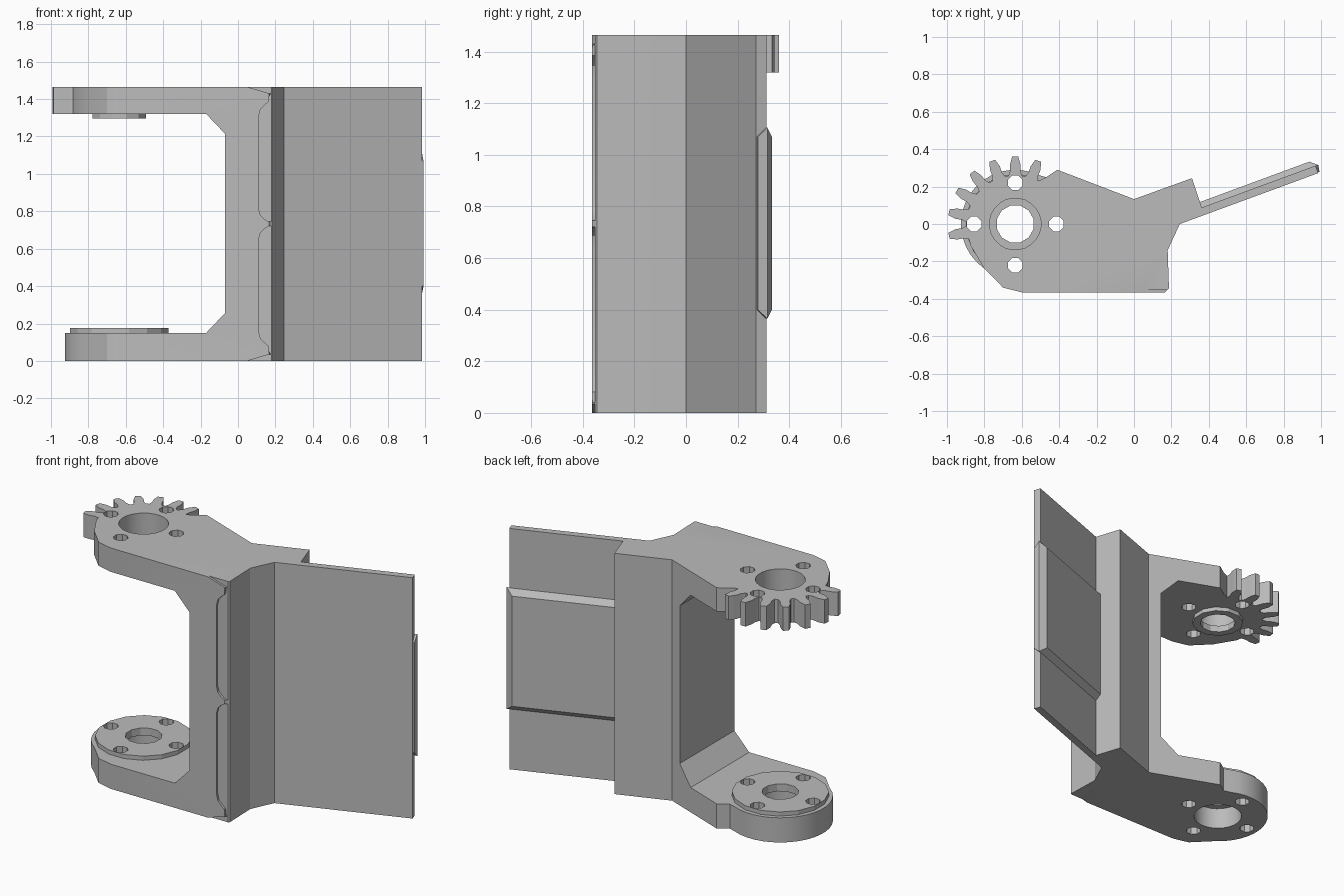
import bpy, bmesh
from math import radians, cos, sin
from mathutils import Vector

if "Cube" in bpy.data.objects:
    bpy.data.objects.remove(bpy.data.objects["Cube"], do_unlink=True)

grey = bpy.data.materials.new("plain grey")
grey.use_nodes = True
colour = (0.5, 0.5, 0.5, 1)
grey.diffuse_color = colour
grey.node_tree.nodes["Principled BSDF"].inputs["Base Color"].default_value = colour

HEIGHT = 1.465
PIVOT = Vector((-0.635, 0))


def finish(name, bm):
    bmesh.ops.recalc_face_normals(bm, faces=bm.faces)
    mesh = bpy.data.meshes.new(name)
    bm.to_mesh(mesh)
    bm.free()
    mesh.materials.append(grey)
    ob = bpy.data.objects.new(name, mesh)
    bpy.context.collection.objects.link(ob)
    return ob


def prism(name, points, low, high, along_y=False):
    """Extrude an outline along z, or an xz outline along y."""
    bm = bmesh.new()
    place = (lambda a, b, c: (a, c, b)) if along_y else (lambda a, b, c: (a, b, c))
    face = bm.faces.new([bm.verts.new(place(p[0], p[1], low)) for p in points])
    extruded = bmesh.ops.extrude_face_region(bm, geom=[face])["geom"]
    moved = [v for v in extruded if isinstance(v, bmesh.types.BMVert)]
    bmesh.ops.translate(bm, verts=moved, vec=place(0, 0, high - low))
    return finish(name, bm)


def polar(radius, degrees, centre=PIVOT):
    a = radians(degrees)
    return centre + radius * Vector((cos(a), sin(a)))


def circle(radius, sides, centre=PIVOT):
    return [polar(radius, 360 * (i + 0.5) / sides, centre) for i in range(sides)]


def combine(target, other, operation):
    mod = target.modifiers.new("combine", "BOOLEAN")
    mod.operation, mod.solver, mod.object = operation, "EXACT", other
    bpy.context.view_layer.update()
    graph = bpy.context.evaluated_depsgraph_get()
    mesh = bpy.data.meshes.new_from_object(target.evaluated_get(graph))
    target.modifiers.clear()
    target.data = mesh
    bpy.data.objects.remove(other, do_unlink=True)


# Outline shared by both arms, including the thin wing plate
shared = [(-0.6, -0.365), (0.165, -0.365), (0.187, -0.345), (0.18, -0.14), (0.245, 0),
          (0.985, 0.272), (0.971, 0.312), (0.362, 0.088), (0.31, 0.245), (0, 0.133),
          (-0.41, 0.29), (-0.47, 0.25)]
nose = [(-0.7, -0.34)]

# Lower arm has a round end, upper arm a toothed one
round_end = [polar(0.29, a) for a in range(65, 236, 10)]
tooth = [(-8, 0.26), (-5.5, 0.285), (-5, 0.32), (-2.6, 0.36),
         (2.6, 0.36), (5, 0.32), (5.5, 0.285), (8, 0.26)]
gear_end = [polar(r, a + da) for a in range(70, 191, 20) for da, r in tooth]
gear_end += [polar(0.265, 206), polar(0.29, 235)]

body = prism("hinge_body", shared + round_end + nose, 0, HEIGHT / 2)
upper = prism("upper", shared + gear_end + nose, HEIGHT / 2, HEIGHT)
combine(body, upper, "UNION")

# Opening between the arms
gap = [(-1.2, 0.15), (-0.17, 0.15), (-0.07, 0.255),
       (-0.07, 1.215), (-0.17, 1.32), (-1.2, 1.32)]
combine(body, prism("gap", gap, -0.8, 0.8, True), "DIFFERENCE")

# Pivot disc on the lower arm and boss under the upper arm
combine(body, prism("disc", circle(0.268, 16), 0.1, 0.175), "UNION")
combine(body, prism("boss", circle(0.147, 12), 1.295, 1.38), "UNION")

# Pivot bore, bearing seats and screw holes
combine(body, prism("bore", circle(0.102, 12), -0.1, 1.6), "DIFFERENCE")
combine(body, prism("low_seat", circle(0.138, 24), -0.1, 0.13), "DIFFERENCE")
combine(body, prism("top_seat", circle(0.138, 24), 1.335, 1.6), "DIFFERENCE")
for i in range(4):
    hole = circle(0.042, 8, polar(0.22, 90 * i))
    combine(body, prism("hole", hole, -0.1, 1.6), "DIFFERENCE")

# Shallow front pockets and corner reliefs, mirrored top to bottom
pocket = [(0.25, 0.04), (0.168, 0.04), (0.163, 0.08), (0.14, 0.1), (0.12, 0.12), (0.11, 0.16),
          (0.11, 0.65), (0.12, 0.685), (0.14, 0.705), (0.163, 0.72), (0.168, 0.72), (0.25, 0.72)]
corner = [(0.04, -0.02), (0.25, -0.02), (0.25, 0.035), (0.168, 0.035), (0.05, 0)]
for shape in (pocket, corner):
    for flip in (False, True):
        pts = [(x, HEIGHT - z) if flip else (x, z) for x, z in shape]
        combine(body, prism("relief", pts, -0.5, -0.352, True), "DIFFERENCE")

# Raised pad on the back of the wing, bevelled on its long edges and outer end
along = Vector((0.938, 0.346))
across = Vector((-0.346, 0.938))
bm = bmesh.new()
for depth, end, inset in ((0.003, 0.797, 0.035), (0.04, 0.804, 0), (0.073, 0.765, 0.035)):
    for u in (0.13, end):
        p = Vector((0.245, 0)) + along * u + across * depth
        for z in (0.365 + inset, 1.105 - inset):
            bm.verts.new((p.x, p.y, z))
bmesh.ops.convex_hull(bm, input=bm.verts)
bmesh.ops.dissolve_limit(bm, angle_limit=radians(1), verts=bm.verts, edges=bm.edges)
finish("wing_pad", bm)

# Smooth only the gently rounded areas of the body
bpy.ops.object.select_all(action="DESELECT")
body.select_set(True)
bpy.context.view_layer.objects.active = body
bpy.ops.object.shade_smooth_by_angle(angle=radians(20))
